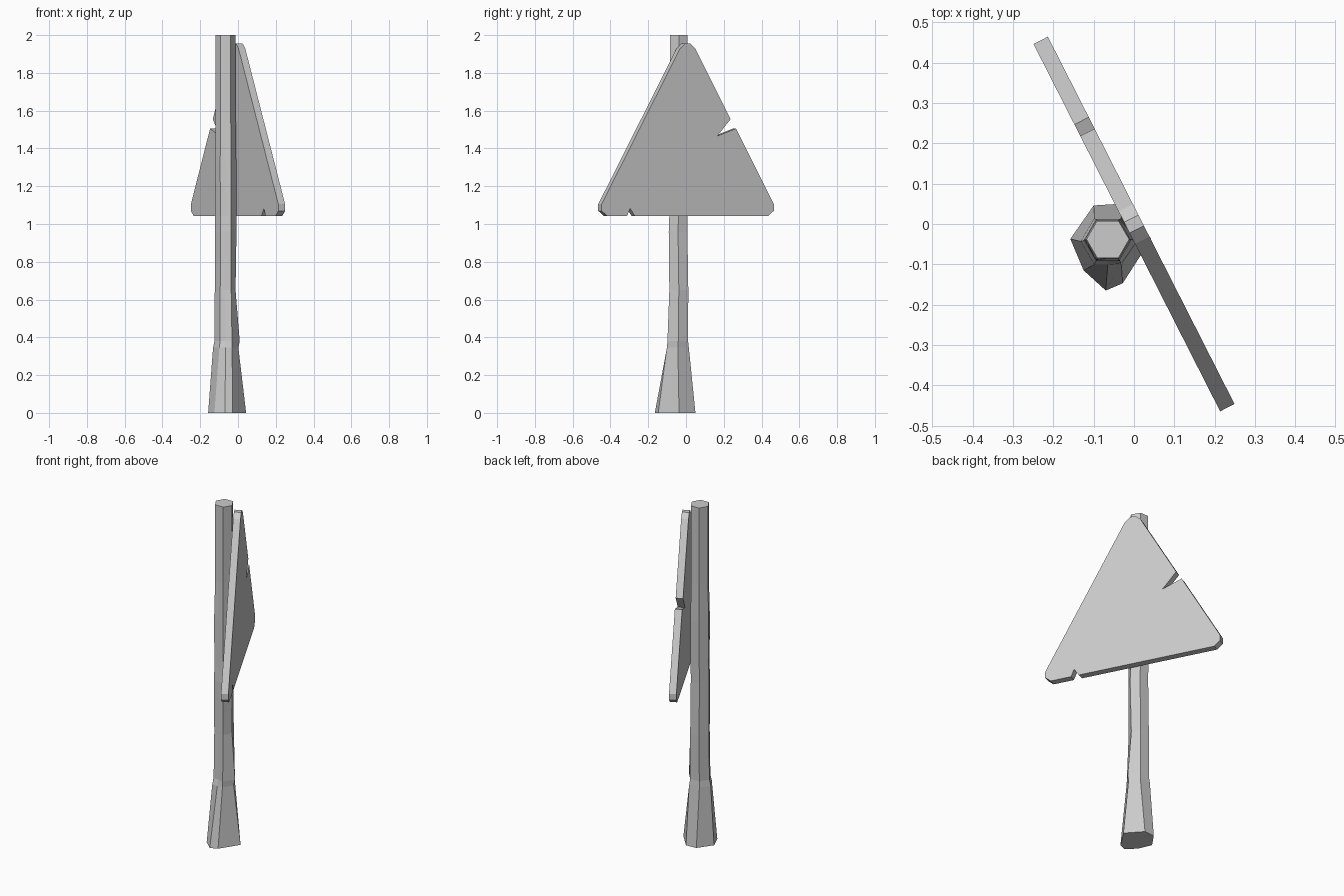
import bpy, bmesh
from math import sin, cos, radians
from mathutils import Vector

if "Cube" in bpy.data.objects:
    bpy.data.objects.remove(bpy.data.objects["Cube"])


def loft(name, rings):
    # Skin matching rings of points and cap both ends
    bm = bmesh.new()
    rows = [[bm.verts.new(p) for p in ring] for ring in rings]
    n = len(rows[0])
    for a, b in zip(rows, rows[1:]):
        for i in range(n):
            j = (i + 1) % n
            bm.faces.new((a[i], a[j], b[j], b[i]))
    bm.faces.new(rows[0][::-1])
    bm.faces.new(rows[-1])
    bmesh.ops.recalc_face_normals(bm, faces=bm.faces)
    mesh = bpy.data.meshes.new(name)
    bm.to_mesh(mesh)
    bm.free()
    obj = bpy.data.objects.new(name, mesh)
    bpy.context.collection.objects.link(obj)
    return obj


# Sign post: hexagonal, with an extra column splitting the front of the flared foot
ANGLES = (0, 60, 120, 180, 240, 270, 300)


def post_ring(z, r, cx=-0.065, cy=-0.038, dents={}):
    ring = []
    for i, a in enumerate(ANGLES):
        rr = (r + dents.get(i, 0)) * (0.866 if a == 270 else 1)
        ring.append((cx + rr * cos(radians(a)), cy + rr * sin(radians(a)), z))
    return ring


foot = [(x, y, 0) for x, y in (
    (0.043, -0.037), (-0.035, 0.05), (-0.1, 0.046), (-0.158, -0.037),
    (-0.125, -0.115), (-0.07, -0.165), (-0.028, -0.147))]
loft("post", [
    foot,
    post_ring(0.345, 0.067, cy=-0.043),
    post_ring(0.38, 0.06, cy=-0.041, dents={0: 0.014, 6: 0.006}),
    post_ring(0.65, 0.058, dents={0: -0.006}),
    post_ring(0.96, 0.057, cy=-0.042),
    post_ring(1.04, 0.056, cy=-0.04),
    post_ring(1.32, 0.056, dents={4: 0.003}),
    post_ring(1.55, 0.053),
    post_ring(2.0, 0.053),
])

# Triangular sign plate with clipped corners and two chips, turned on its edge
plate = [
    (-0.478, 1.042), (-0.36, 1.042), (-0.342, 1.083), (-0.313, 1.042),
    (0.478, 1.042), (0.511, 1.07), (0.511, 1.105), (0.287, 1.505),
    (0.175, 1.465), (0.255, 1.555), (0.045, 1.93), (0.015, 1.955),
    (-0.015, 1.955), (-0.045, 1.93), (-0.511, 1.105), (-0.511, 1.07)]
along = Vector((-0.453, 0.8915, 0))
normal = Vector((0.8915, 0.453, 0))
loft("sign_plate", [
    [along * s + normal * d + Vector((0, 0, z)) for s, z in plate]
    for d in (-0.02, 0.02)])
